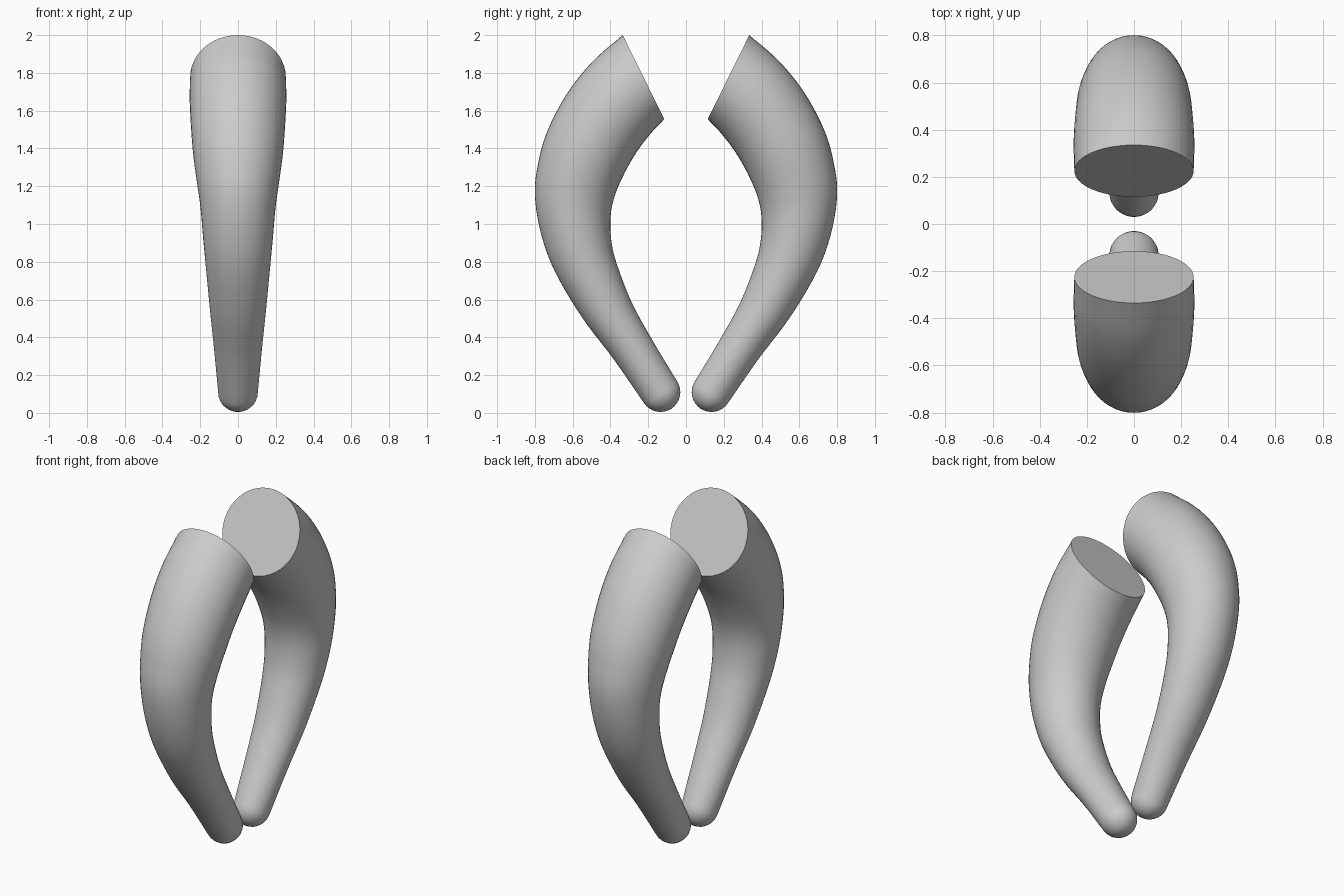
import bpy, bmesh, math
from mathutils import Vector

cube = bpy.data.objects.get("Cube")
if cube:
    bpy.data.objects.remove(cube)

grey = bpy.data.materials.new("plain grey")
grey.use_nodes = True
colour = (0.6, 0.6, 0.6, 1)
grey.diffuse_color = colour
grey.node_tree.nodes["Principled BSDF"].inputs["Base Color"].default_value = colour

# Sections: outer y, outer z, inner y, inner z, half width in x
SECTIONS = [Vector(s) for s in (
    (0.335, 2.00, 0.115, 1.555, 0.253),
    (0.495, 1.86, 0.19, 1.475, 0.256),
    (0.63, 1.69, 0.265, 1.375, 0.25),
    (0.735, 1.49, 0.33, 1.26, 0.238),
    (0.785, 1.31, 0.38, 1.14, 0.218),
    (0.80, 1.15, 0.40, 1.03, 0.199),
    (0.768, 0.95, 0.395, 0.91, 0.185),
    (0.695, 0.75, 0.367, 0.79, 0.17),
    (0.55, 0.505, 0.285, 0.58, 0.148),
    (0.38, 0.28, 0.175, 0.38, 0.126),
    (0.223, 0.053, 0.047, 0.167, 0.105),
)]
SIDES = 48
STEPS = 5


def smooth_path(points):
    """Catmull-Rom interpolation through the sections."""
    ext = [2 * points[0] - points[1]] + points + [2 * points[-1] - points[-2]]
    out = []
    for a, b, c, d in zip(ext, ext[1:], ext[2:], ext[3:]):
        for i in range(STEPS):
            t = i / STEPS
            out.append(0.5 * (2 * b + (c - a) * t + (2 * a - 5 * b + 4 * c - d) * t ** 2
                              + (3 * b - a - 3 * c + d) * t ** 3))
    return out + [points[-1]]


def build_horn(name, side):
    bm = bmesh.new()

    def ring(centre, half, width):
        verts = []
        for k in range(SIDES):
            a = math.tau * k / SIDES
            p = centre + half * math.cos(a) + Vector((width * math.sin(a), 0, 0))
            verts.append(bm.verts.new((p.x, p.y * side, p.z)))
        return verts

    # Tapering curved body
    rings = []
    for yo, zo, yi, zi, w in smooth_path(SECTIONS):
        outer, inner = Vector((0, yo, zo)), Vector((0, yi, zi))
        centre, half = (outer + inner) / 2, (outer - inner) / 2
        rings.append(ring(centre, half, w))

    # Rounded tip
    axis = Vector((0, -half.z, half.y)).normalized()
    if axis.z > 0:
        axis = -axis
    for i in range(1, 8):
        a = math.pi / 2 * i / 8
        rings.append(ring(centre + axis * w * math.sin(a), half * math.cos(a), w * math.cos(a)))
    p = centre + axis * w
    pole = bm.verts.new((p.x, p.y * side, p.z))

    for r, s in zip(rings, rings[1:]):
        for k in range(SIDES):
            n = (k + 1) % SIDES
            bm.faces.new((r[k], r[n], s[n], s[k]))
    for k in range(SIDES):
        bm.faces.new((rings[-1][k], rings[-1][(k + 1) % SIDES], pole))

    # Flat cut top
    bm.faces.new(rings[0])
    bmesh.ops.recalc_face_normals(bm, faces=bm.faces)
    mesh = bpy.data.meshes.new(name)
    bm.to_mesh(mesh)
    bm.free()
    mesh.materials.append(grey)
    obj = bpy.data.objects.new(name, mesh)
    bpy.context.collection.objects.link(obj)
    bpy.ops.object.select_all(action='DESELECT')
    obj.select_set(True)
    bpy.context.view_layer.objects.active = obj
    bpy.ops.object.shade_smooth_by_angle(angle=math.radians(40))


build_horn("front_horn", -1)
build_horn("back_horn", 1)
